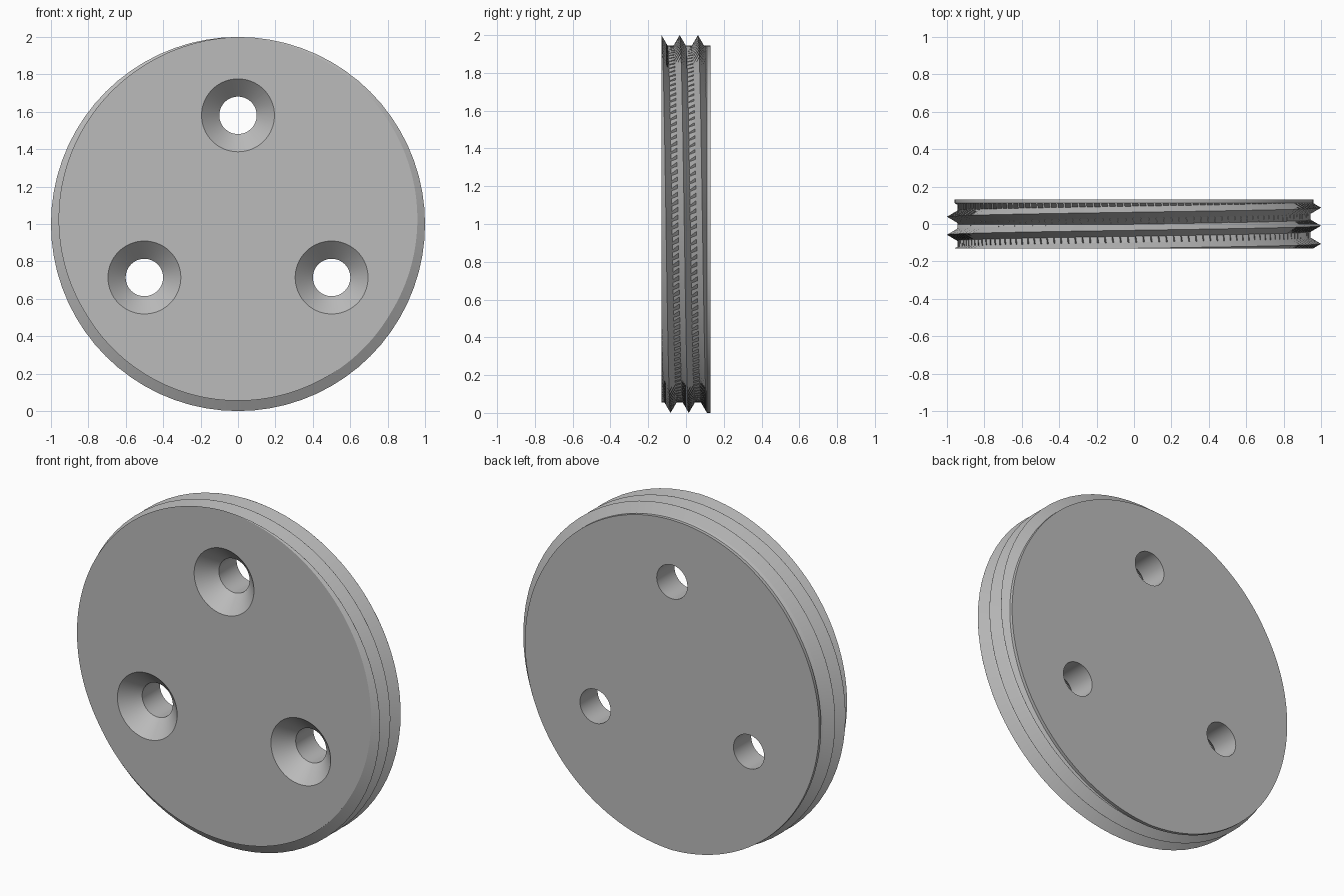
import bpy
import bmesh
from math import cos, sin, pi, radians

if "Cube" in bpy.data.objects:
    bpy.data.objects.remove(bpy.data.objects["Cube"])

FRONT, BACK = -0.13, 0.13
PITCH, TURNS = 0.0965, 2.5
CREST, DEPTH = 1.0, 0.055
FLANK = radians(120)
COLUMNS, SLICES = 144, 180

steel = bpy.data.materials.new("plain grey")
steel.use_nodes = True
grey = (0.5, 0.5, 0.5, 1)
steel.diffuse_color = grey
steel.node_tree.nodes["Principled BSDF"].inputs["Base Color"].default_value = grey


def finish(bm, name):
    bmesh.ops.recalc_face_normals(bm, faces=bm.faces)
    mesh = bpy.data.meshes.new(name)
    bm.to_mesh(mesh)
    bm.free()
    obj = bpy.data.objects.new(name, mesh)
    bpy.context.collection.objects.link(obj)
    mesh.materials.append(steel)
    return obj


def skin(bm, rings):
    """Join successive vertex rings with quads and cap both ends."""
    n = len(rings[0])
    for a, b in zip(rings, rings[1:]):
        for j in range(n):
            k = (j + 1) % n
            bm.faces.new((a[j], a[k], b[k], b[j]))
    bm.faces.new(rings[0])
    bm.faces.new(rings[-1])


def thread_ring(bm, y, turn):
    """Spiral cross-section: one crest, two flanks and a round root."""
    ring = []
    for j in range(COLUMNS):
        phi = 2 * pi * j / COLUMNS - pi
        r = CREST - DEPTH * min(abs(phi) / FLANK, 1)
        a = pi / 2 + turn + phi
        ring.append(bm.verts.new((-r * cos(a), y, 1 + r * sin(a))))
    return ring


# Threaded disc: the spiral section twisted along y, ending in a straight lip
bm = bmesh.new()
rings = []
for i in range(SLICES + 1):
    t = TURNS * i / SLICES
    rings.append(thread_ring(bm, FRONT + PITCH * t, 2 * pi * t))
rings.append(thread_ring(bm, BACK, 2 * pi * TURNS))
skin(bm, rings)
disc = finish(bm, "threaded_disc")

# Three countersunk screw holes
profile = [(0.215, FRONT - 0.02), (0.1, FRONT + 0.095), (0.1, BACK + 0.05)]
bm = bmesh.new()
for angle in (90, 210, 330):
    cx, cz = 0.578 * cos(radians(angle)), 1.003 + 0.578 * sin(radians(angle))
    skin(bm, [[bm.verts.new((cx + r * cos(2 * pi * j / 64), y,
                             cz + r * sin(2 * pi * j / 64))) for j in range(64)]
              for r, y in profile])
cutter = finish(bm, "hole_cutter")
cutter.hide_render = True

cut = disc.modifiers.new("screw_holes", "BOOLEAN")
cut.operation = "DIFFERENCE"
cut.solver = "EXACT"
cut.object = cutter
bpy.ops.object.select_all(action="DESELECT")
bpy.context.view_layer.objects.active = disc
disc.select_set(True)
bpy.ops.object.modifier_apply(modifier=cut.name)
bpy.data.objects.remove(cutter)

# Smooth walls with crisp thread crests and hole rims
bpy.ops.object.shade_smooth_by_angle(angle=radians(25))
